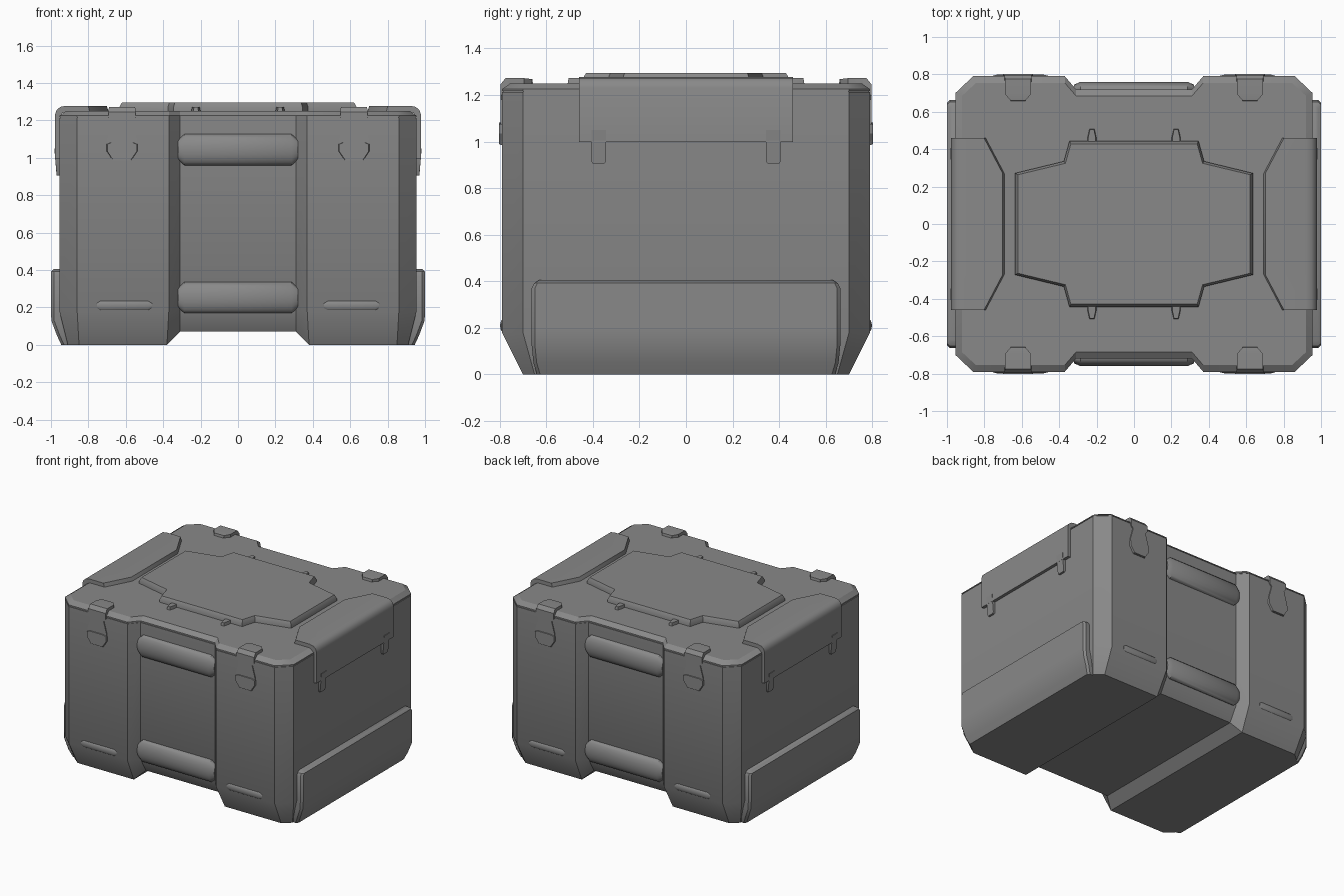
import bpy, bmesh, math

if "Cube" in bpy.data.objects:
    bpy.data.objects.remove(bpy.data.objects["Cube"], do_unlink=True)

GREY = (0.25, 0.25, 0.25, 1)
grey = bpy.data.materials.new("mid grey")
grey.use_nodes = True
grey.diffuse_color = GREY
bsdf = next(n for n in grey.node_tree.nodes if n.type == 'BSDF_PRINCIPLED')
bsdf.inputs["Base Color"].default_value = GREY
bsdf.inputs["Roughness"].default_value = 0.7


def finish(name, bm):
    bmesh.ops.recalc_face_normals(bm, faces=bm.faces)
    mesh = bpy.data.meshes.new(name)
    bm.to_mesh(mesh)
    bm.free()
    mesh.materials.append(grey)
    ob = bpy.data.objects.new(name, mesh)
    bpy.context.collection.objects.link(ob)
    bpy.ops.object.select_all(action='DESELECT')
    ob.select_set(True)
    bpy.context.view_layer.objects.active = ob
    bpy.ops.object.shade_smooth_by_angle(angle=math.radians(32))
    return ob


def loft(name, rings, strips=False):
    """Skin closed rings; caps are n-gons, or strips joining front to back."""
    bm = bmesh.new()
    vs = [[bm.verts.new(p) for p in ring] for ring in rings]
    n = len(vs[0])
    for a, b in zip(vs, vs[1:]):
        for i in range(n):
            j = (i + 1) % n
            bm.faces.new((a[i], a[j], b[j], b[i]))
    for ring in (vs[0], vs[-1]):
        if strips:
            for i in range(n // 2 - 1):
                bm.faces.new((ring[i], ring[i + 1], ring[n - 2 - i], ring[n - 1 - i]))
        else:
            bm.faces.new(ring)
    return finish(name, bm)


def mirrored(half):
    """Half outline (u, v) plus its reflection in u."""
    return half + [(-u, v) for u, v in reversed(half)]


def shrink(pts, d):
    """Pull an outline inwards by about d on each side."""
    us, vs = [p[0] for p in pts], [p[1] for p in pts]
    cu, cv = (min(us) + max(us)) / 2, (min(vs) + max(vs)) / 2
    su = 1 - 2 * d / (max(us) - min(us))
    sv = 1 - 2 * d / (max(vs) - min(vs))
    return [(cu + (u - cu) * su, cv + (v - cv) * sv) for u, v in pts]


def plan_ring(half):
    """Ring of (x, y, z) mirrored in x and y from one corner's points."""
    front = [(-x, -y, z) for x, y, z in reversed(half)] + [(x, -y, z) for x, y, z in half]
    return front + [(x, -y, z) for x, y, z in reversed(front)]


def case_ring(z, recess=0.72, d=0.0):
    return plan_ring([(0.31, recess, z), (0.37, 0.79 - d, z),
                      (0.86 - d * 0.4, 0.79 - d, z), (0.955 - d, 0.70 - d * 0.4, z)])


# Case body with tapered foot and raised middle underneath
foot = plan_ring([(0.31, 0.655, 0.07), (0.38, 0.70, 0), (0.85, 0.70, 0), (0.91, 0.65, 0)])
loft("case_body", [foot, case_ring(0.18), case_ring(1.212)], strips=True)

# Lid with chamfered rim
loft("lid", [case_ring(1.218), case_ring(1.225), case_ring(1.25, 0.685, 0.036)], strips=True)
loft("lid_seal", [case_ring(1.20, 0.715, 0.005), case_ring(1.22, 0.715, 0.005)], strips=True)

# Raised panel in the middle of the lid
q = [(0.345, 0.443), (0.375, 0.335), (0.635, 0.272)]
right = q + [(x, -y) for x, y in reversed(q)]
panel = mirrored(right)
loft("lid_panel", [[(x, y, 1.24) for x, y in panel],
                   [(x, y, 1.27) for x, y in panel],
                   [(x, y, 1.295) for x, y in shrink(panel, 0.014)]])

# Small tabs beside the lid panel
for sx in (-1, 1):
    for sy in (-1, 1):
        tab = mirrored([(0.026, 0.435), (0.026, 0.46), (0.014, 0.51)])
        loft("lid_tab", [[(sx * 0.225 + x, sy * y, 1.24) for x, y in tab],
                         [(sx * 0.225 + x, sy * y, 1.272) for x, y in shrink(tab, 0.006)]])


def bar(name, cx, cy, cz, length, rz, ry, end):
    """Half-round bar along x with tapered ends."""
    rings = []
    for x, s in ((-length, 0.6), (-length + end, 1), (length - end, 1), (length, 0.6)):
        rings.append([(cx + x, cy + ry * s * math.cos(a), cz + rz * s * math.sin(a))
                      for a in (math.tau * k / 20 for k in range(20))])
    loft(name, rings)


for sy in (-1, 1):
    # Grip bars in the recess and small ribs near the foot
    for z in (1.043, 0.252):
        bar("grip_bar", 0, sy * 0.72, z, 0.322, 0.083, 0.04, 0.035)
    for sx in (-1, 1):
        bar("foot_rib", sx * 0.608, sy * 0.786, 0.21, 0.147, 0.026, 0.012, 0.02)

        # Latch: strap over the rim, hanging plate and buckle
        cx = sx * 0.62
        path = [(0.655, 1.24, 0.04), (0.66, 1.268, 0.04), (0.695, 1.272, 0.07),
                (0.775, 1.272, 0.07), (0.797, 1.245, 0.073), (0.797, 1.2, 0.073),
                (0.797, 1.18, 0.055), (0.797, 1.09, 0.08), (0.797, 1.04, 0.08),
                (0.797, 0.985, 0.05)]
        inner = [(0.66, 1.235), (0.665, 1.24), (0.695, 1.24), (0.75, 1.24), (0.77, 1.23),
                 (0.78, 1.2), (0.78, 1.18), (0.78, 1.09), (0.78, 1.04), (0.78, 0.985)]
        loft("latch_strap", [[(cx - w, sy * y, z), (cx + w, sy * y, z),
                              (cx + w, sy * v, t), (cx - w, sy * v, t)]
                             for (y, z, w), (v, t) in zip(path, inner)])
        buckle = mirrored([(0.05, 0.985), (0.083, 1.035), (0.083, 1.075), (0.06, 1.085)])
        loft("latch_buckle", [[(cx + x, sy * 0.785, z) for x, z in buckle],
                              [(cx + x, sy * 0.803, z) for x, z in shrink(buckle, 0.004)]])

for sx in (-1, 1):
    # Cover plate folded over the lid's side
    rings = []
    for y, x0 in ((-0.46, 0.79), (-0.27, 0.69), (0.27, 0.69), (0.46, 0.79)):
        section = [(x0, 1.24), (x0 + 0.012, 1.278), (0.92, 1.278), (0.95, 1.272),
                   (0.97, 1.255), (0.978, 1.23), (0.978, 0.997), (0.94, 0.997), (0.94, 1.24)]
        rings.append([(sx * x, y, z) for x, z in section])
    loft("side_cover", rings)

    # Hinge tabs below the cover
    for sy in (-1, 1):
        hinge = mirrored([(0.025, 0.905), (0.031, 0.915), (0.031, 1.05)])
        loft("hinge_tab", [[(sx * 0.94, sy * 0.375 + y, z) for y, z in hinge],
                           [(sx * (0.982 if z > 1 else 0.97), sy * 0.375 + y, z)
                            for y, z in hinge]])

    # Bumper panel low on the side, bent inwards at the foot
    rings = []
    for z, w, x in ((0, 0.64, 0.945), (0.05, 0.655, 0.968), (0.13, 0.663, 0.998),
                    (0.2, 0.663, 1.0), (0.37, 0.663, 1.0), (0.392, 0.652, 1.0),
                    (0.405, 0.63, 0.985)):
        outer = mirrored([(w, x - 0.015), (w - 0.014, x)])
        rings.append([(sx * 0.9, w, z)] + [(sx * u, y, z) for y, u in outer]
                     + [(sx * 0.9, -w, z)])
    loft("side_bumper", rings)
